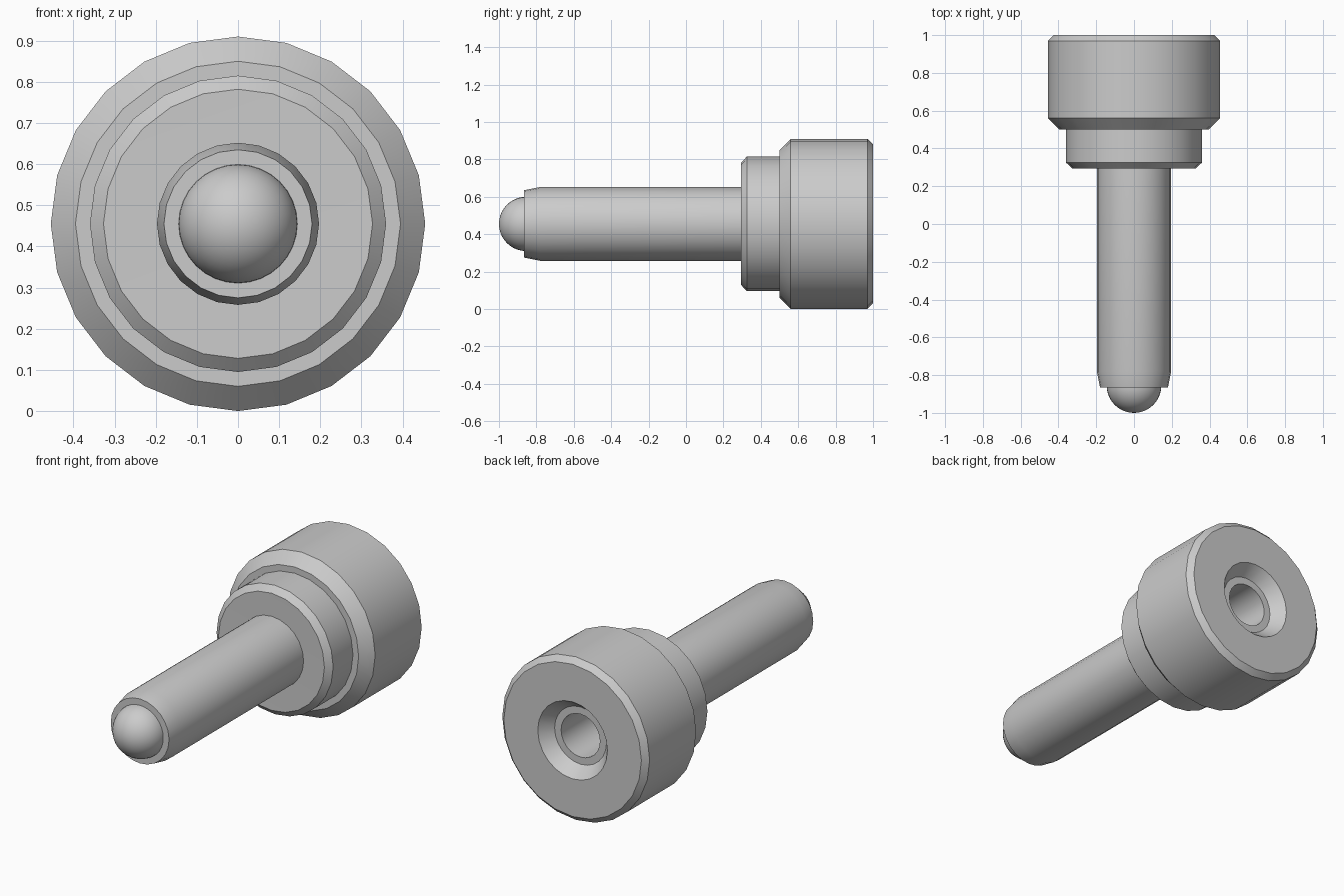
import bpy
import bmesh
import math
from mathutils import Vector, Matrix

cube = bpy.data.objects.get("Cube")
if cube:
    bpy.data.objects.remove(cube, do_unlink=True)

AXIS_Z = 0.455   # height of the shared axis
SIDES = 24

steel = bpy.data.materials.new("grey_steel")
steel.use_nodes = True
GREY = (0.6, 0.6, 0.6, 1)
steel.diffuse_color = GREY
steel.node_tree.nodes["Principled BSDF"].inputs["Base Color"].default_value = GREY


def lathe(name, profile, sides=SIDES):
    """Revolve (radius, y) points around the y axis."""
    bm = bmesh.new()
    verts = [bm.verts.new((0, y, r)) for r, y in profile]
    edges = [bm.edges.new(pair) for pair in zip(verts, verts[1:])]
    bmesh.ops.spin(bm, geom=verts + edges, cent=(0, 0, 0), axis=(0, 1, 0),
                   angle=math.tau, steps=sides, use_duplicate=False)
    bmesh.ops.remove_doubles(bm, verts=bm.verts, dist=0.0005)
    bmesh.ops.recalc_face_normals(bm, faces=bm.faces)
    mesh = bpy.data.meshes.new(name)
    bm.to_mesh(mesh)
    bm.free()
    mesh.materials.append(steel)
    obj = bpy.data.objects.new(name, mesh)
    obj.location.z = AXIS_Z
    bpy.context.collection.objects.link(obj)
    bpy.ops.object.select_all(action="DESELECT")
    obj.select_set(True)
    bpy.context.view_layer.objects.active = obj
    bpy.ops.object.shade_smooth_by_angle(angle=math.radians(30))
    return obj


# Stepped head with chamfers, countersunk and bored from the back
lathe("head", [
    (0, 0.3), (0.327, 0.295), (0.36, 0.325), (0.36, 0.5),
    (0.395, 0.5), (0.455, 0.56), (0.455, 0.97), (0.425, 1.0),
    (0.215, 1.0), (0.16, 0.93), (0.12, 0.93), (0.12, 0.4), (0, 0.4),
])

# Shaft with a slightly tapered end
lathe("shaft", [(0, 0.32), (0.197, 0.32), (0.197, -0.78), (0.18, -0.865), (0, -0.865)])

# Rounded nose
R = 0.145
STEPS = 10
arc = [(R * math.cos(math.pi / 2 * i / STEPS), -0.855 - R * math.sin(math.pi / 2 * i / STEPS))
       for i in range(STEPS + 1)]
lathe("nose_ball", [(0, -0.855)] + arc, 32)
